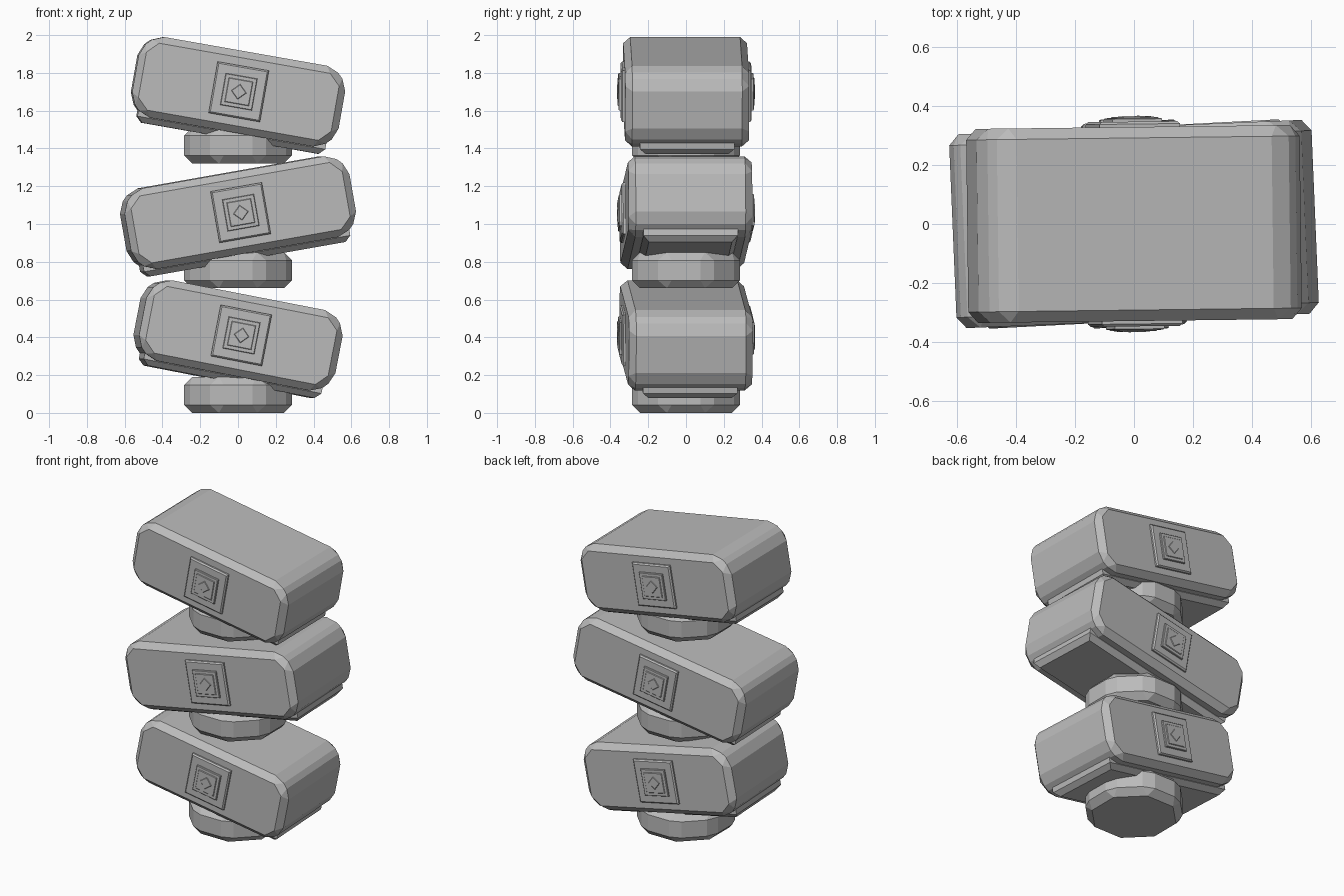
import bpy, bmesh
from math import radians, cos, pi
from mathutils import Matrix, Vector

cube = bpy.data.objects.get("Cube")
if cube:
    bpy.data.objects.remove(cube, do_unlink=True)

grey = bpy.data.materials.new("stone_grey")
grey.use_nodes = True
tone = (0.5, 0.5, 0.5, 1)
grey.diffuse_color = tone
grey.node_tree.nodes["Principled BSDF"].inputs["Base Color"].default_value = tone


def finish(name, bm, matrix):
    mesh = bpy.data.meshes.new(name)
    bmesh.ops.recalc_face_normals(bm, faces=bm.faces)
    bm.to_mesh(mesh)
    bm.free()
    mesh.materials.append(grey)
    obj = bpy.data.objects.new(name, mesh)
    obj.matrix_world = matrix
    bpy.context.collection.objects.link(obj)


def chamfer(bm, edges, width):
    bmesh.ops.bevel(bm, geom=list(edges), offset=width, segments=1,
                    profile=0.5, affect='EDGES')


def box(half):
    bm = bmesh.new()
    bmesh.ops.create_cube(bm, size=2, matrix=Matrix.Diagonal((*half, 1)))
    return bm


def rim_edges(bm, axis, level, side=0):
    """Edges lying on the end faces of an axis (both ends when side is 0)."""
    def on_end(v):
        c = v.co[axis]
        return abs(abs(c) - level) < 1e-4 and c * side >= 0
    return [e for e in bm.edges if all(on_end(v) for v in e.verts)]


def block(name, half, matrix):
    bm = box(half)
    along_y = [e for e in bm.edges
               if abs(e.verts[0].co.y - e.verts[1].co.y) > 0.1]
    chamfer(bm, along_y, 0.08)
    chamfer(bm, rim_edges(bm, 1, half[1]), 0.037)
    finish(name, bm, matrix)


def under_plate(name, half_width, matrix):
    bm = box((half_width, 0.25, 0.04))
    chamfer(bm, rim_edges(bm, 2, 0.04, -1), 0.03)
    finish(name, bm, matrix @ Matrix.Translation((0, 0, -0.21)))


def emblem(name, depth, matrix):
    # Stepped square tiles with a small diamond in the middle
    tiles = [(0.138, 0.018, 0), (0.085, 0.03, 0), (0.065, 0.034, 0),
             (0.029, 0.037, 45)]
    for i, (size, rise, turn) in enumerate(tiles):
        bm = box((size, rise, size))
        outer = [e for e in bm.edges if all(v.co.y < 0 for v in e.verts)]
        chamfer(bm, outer, 0.008 if i == 0 else 0.003)
        place = Matrix.Translation((0, -depth, 0)) @ Matrix.Rotation(radians(turn), 4, 'Y')
        finish(f"{name}_tile_{i + 1}", bm, matrix @ place)


def connector(name, bottom, height):
    radius = 0.285 / cos(pi / 8)
    bm = bmesh.new()
    bmesh.ops.create_cone(bm, cap_ends=True, segments=8, radius1=radius,
                          radius2=radius, depth=height)
    bmesh.ops.rotate(bm, verts=bm.verts, cent=Vector(),
                     matrix=Matrix.Rotation(pi / 8, 3, 'Z'))
    chamfer(bm, rim_edges(bm, 2, height / 2), 0.042)
    finish(name, bm, Matrix.Translation((0, 0, bottom + height / 2)))


# Tiers: name, block centre height, half width, tilt, turn, connector bottom
half_depth = 0.328
tiers = [("lower", 0.41, 0.53, 11, 3, 0.0),
         ("middle", 1.06, 0.605, -10, 2.4, 0.66),
         ("upper", 1.70, 0.555, 10, 0.7, 1.32)]
for name, z, half_width, tilt, turn, base in tiers:
    pose = (Matrix.Translation((0, 0, z)) @ Matrix.Rotation(radians(turn), 4, 'Z')
            @ Matrix.Rotation(radians(tilt), 4, 'Y'))
    block(f"{name}_block", (half_width, half_depth, 0.217), pose)
    under_plate(f"{name}_under_plate", half_width - 0.05, pose)
    emblem(f"{name}_front_emblem", half_depth, pose)
    emblem(f"{name}_back_emblem", half_depth, pose @ Matrix.Rotation(pi, 4, 'Z'))
    connector(f"{name}_connector", base, 0.19)
